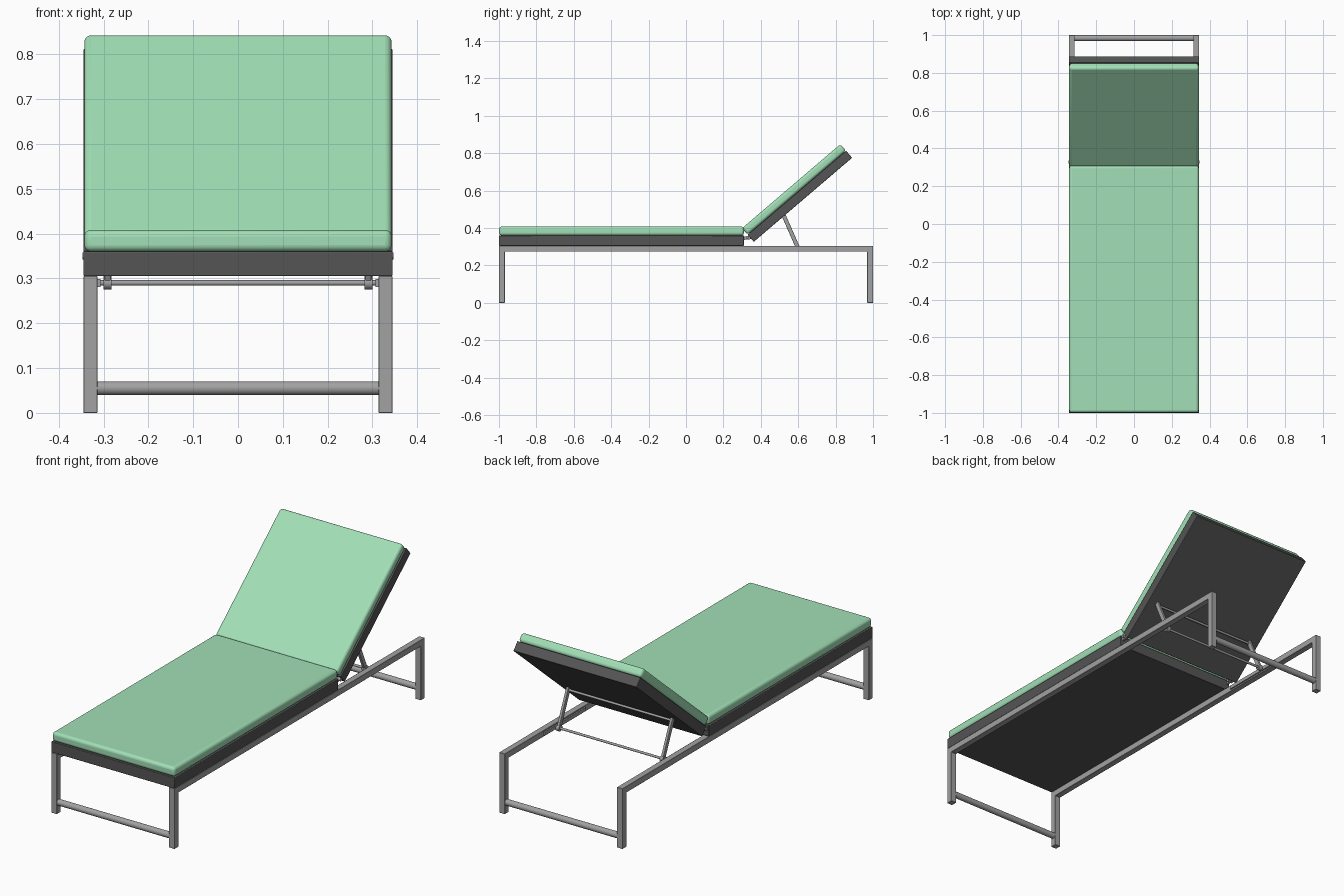
import bpy, bmesh, math
from mathutils import Vector, Matrix

if "Cube" in bpy.data.objects:
    bpy.data.objects.remove(bpy.data.objects["Cube"])


def material(name, rgb):
    m = bpy.data.materials.new(name)
    m.diffuse_color = (*rgb, 1)
    m.use_nodes = True
    m.node_tree.nodes["Principled BSDF"].inputs["Base Color"].default_value = m.diffuse_color
    return m


GREEN = material("green_fabric", (0.36, 0.74, 0.47))
DARK = material("dark_panel", (0.09, 0.09, 0.09))
METAL = material("grey_metal", (0.36, 0.36, 0.36))


def finish(name, bm, mat, bevel=0, segments=3, smooth=False):
    bmesh.ops.recalc_face_normals(bm, faces=bm.faces)
    me = bpy.data.meshes.new(name)
    bm.to_mesh(me)
    bm.free()
    ob = bpy.data.objects.new(name, me)
    bpy.context.collection.objects.link(ob)
    me.materials.append(mat)
    if bevel:
        mod = ob.modifiers.new("rounding", 'BEVEL')
        mod.width = bevel
        mod.segments = segments
    if smooth:
        bpy.ops.object.select_all(action='DESELECT')
        ob.select_set(True)
        bpy.context.view_layer.objects.active = ob
        bpy.ops.object.shade_smooth_by_angle(angle=math.radians(40))
    return ob


def box(name, lo, hi, mat, **kw):
    lo, hi = Vector(lo), Vector(hi)
    bm = bmesh.new()
    bmesh.ops.create_cube(bm, size=1, matrix=Matrix.Translation((lo + hi) / 2)
                          @ Matrix.Diagonal((*(hi - lo), 1)))
    return finish(name, bm, mat, **kw)


def extrude_x(name, profile, x0, x1, mat, **kw):
    """Extrude a (y, z) outline from x0 to x1."""
    bm = bmesh.new()
    face = bm.faces.new([bm.verts.new((x0, y, z)) for y, z in profile])
    new = bmesh.ops.extrude_face_region(bm, geom=[face])["geom"]
    verts = [v for v in new if isinstance(v, bmesh.types.BMVert)]
    bmesh.ops.translate(bm, verts=verts, vec=(x1 - x0, 0, 0))
    return finish(name, bm, mat, **kw)


def rod_x(name, x0, x1, y, z, r, sides=16):
    bm = bmesh.new()
    bmesh.ops.create_cone(bm, cap_ends=True, segments=sides, radius1=r, radius2=r,
                          depth=abs(x1 - x0),
                          matrix=Matrix.Translation(((x0 + x1) / 2, y, z))
                          @ Matrix.Rotation(math.pi / 2, 4, 'Y'))
    return finish(name, bm, METAL, smooth=True)


# Side frames: leg, rail and leg as one U-shaped outline
W, T, H = 0.345, 0.031, 0.305
outline = [(-1, 0), (-1, H), (1, H), (1, 0), (1 - T, 0), (1 - T, H - T),
           (-1 + T, H - T), (-1 + T, 0)]
for side, s in (("left", -1), ("right", 1)):
    extrude_x(side + "_side_frame", outline, s * (W - T), s * W, METAL,
              bevel=0.001, segments=1)

# Low cross bars between the legs
for end, y in (("front", -0.984), ("rear", 0.984)):
    rod_x(end + "_cross_bar", -W + T - 0.003, W - T + 0.003, y, 0.055, 0.0155, 24)

# Flat seat: panel and cushion
box("seat_panel", (-W, -1, H), (W, 0.31, 0.36), DARK, bevel=0.003, smooth=True)
box("seat_cushion", (-0.343, -0.999, 0.36), (0.343, 0.31, 0.408), GREEN,
    bevel=0.015, segments=5, smooth=True)

# Tilted backrest: panel and cushion built flat, then turned about the lower edge
ANGLE = math.radians(40.5)
PIVOT = Vector((0, 0.362, 0.326))
back = [
    box("back_panel", (-W, 0, 0), (W, 0.692, 0.05), DARK, bevel=0.003, smooth=True),
    box("back_cushion", (-0.343, 0, 0.05), (0.343, 0.692, 0.096), GREEN,
        bevel=0.015, segments=5, smooth=True),
]
for ob in back:
    ob.location = PIVOT
    ob.rotation_euler.x = ANGLE

# Props holding up the backrest
top, foot = Vector((0.522, 0.468)), Vector((0.603, 0.284))
d = (foot - top).normalized()
n = Vector((-d.y, d.x)) * 0.011
prop = [top - n, top + n, foot + n, foot - n]
for side, s in (("left", -1), ("right", 1)):
    extrude_x(side + "_back_prop", prop, s * 0.284, s * 0.298, METAL,
              bevel=0.003, segments=2)
    rod_x(side + "_prop_collar", s * 0.282, s * 0.300, 0.6, 0.29, 0.015)
    # Slide rail on the inside of the frame
    box(side + "_slide_rail", (s * 0.311 - 0.004, 0.36, 0.281),
        (s * 0.311 + 0.004, 0.69, 0.299), METAL)
    # Hinge joining seat and backrest
    extrude_x(side + "_hinge", [(0.29, 0.335), (0.29, 0.352), (0.375, 0.36), (0.375, 0.343)],
              s * 0.325, s * 0.335, METAL)
    rod_x(side + "_hinge_pin", s * 0.318, s * 0.347, 0.328, 0.35, 0.008)

# Thin rods joining the props
rod_x("lower_prop_rod", -0.316, 0.316, 0.6, 0.29, 0.006)
rod_x("upper_prop_rod", -0.298, 0.298, 0.526, 0.455, 0.006)
